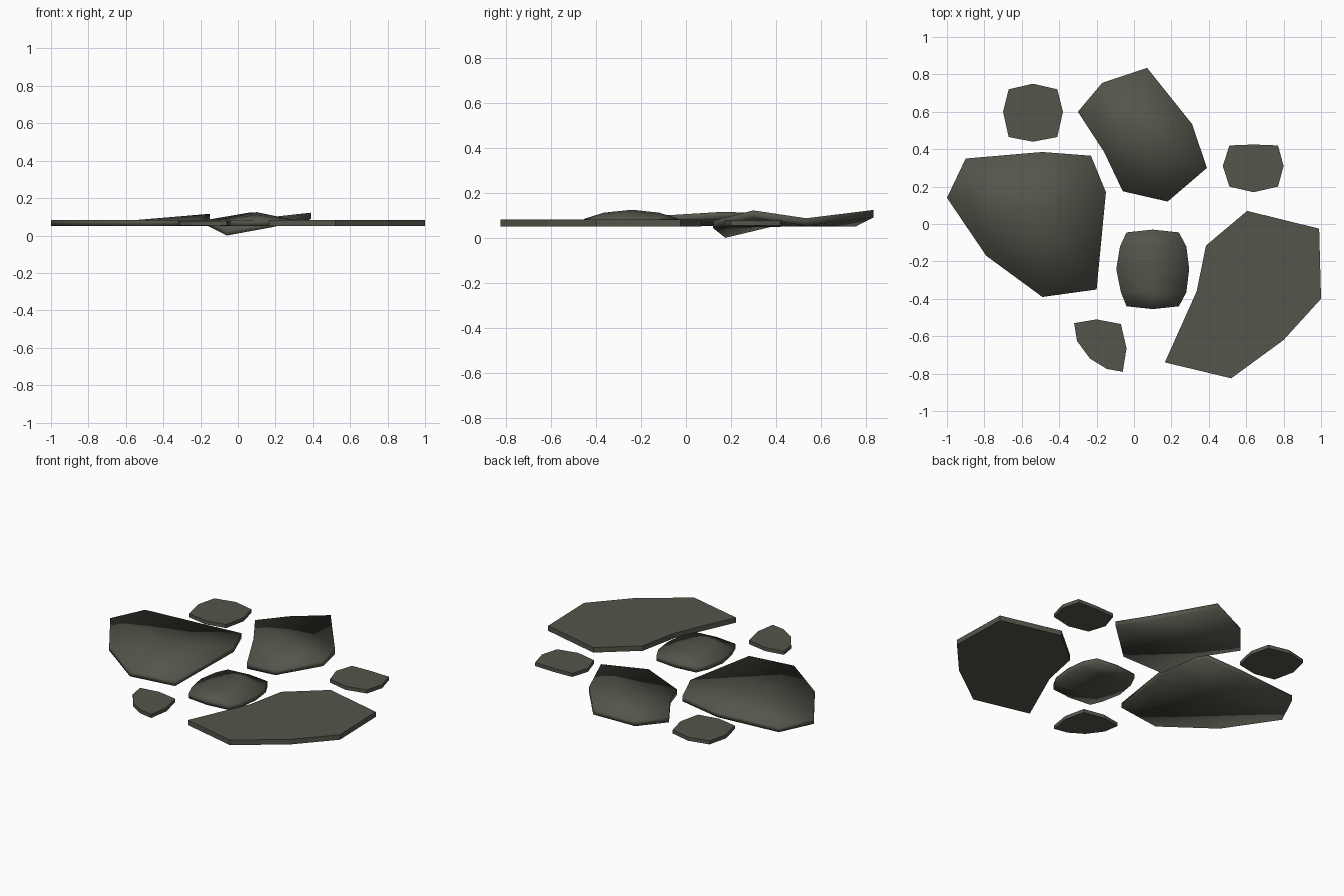
import bpy, bmesh

if "Cube" in bpy.data.objects:
    bpy.data.objects.remove(bpy.data.objects["Cube"])

stone = bpy.data.materials.new("dark olive stone")
stone.diffuse_color = (0.09, 0.09, 0.071, 1)
stone.use_nodes = True
stone.node_tree.nodes["Principled BSDF"].inputs["Base Color"].default_value = stone.diffuse_color


def slab(name, rows, low, high, smooth=False):
    """Closed slab from a grid of (x, y, lift of underside, lift of top)."""
    bm = bmesh.new()
    top = [[bm.verts.new((p[0], p[1], high + p[3])) for p in r] for r in rows]
    bot = [[bm.verts.new((p[0], p[1], low + p[2])) for p in r] for r in rows]
    m, n = len(rows), len(rows[0])
    for i in range(m - 1):
        for j in range(n - 1):
            for g in (top, bot):
                bm.faces.new((g[i][j], g[i][j + 1], g[i + 1][j + 1], g[i + 1][j]))
    # side walls around the rim
    rim = [(0, j) for j in range(n)] + [(i, n - 1) for i in range(1, m)]
    rim += [(m - 1, j) for j in range(n - 2, -1, -1)]
    rim += [(i, 0) for i in range(m - 2, 0, -1)]
    for (a, b), (c, d) in zip(rim, rim[1:] + rim[:1]):
        bm.faces.new((top[a][b], top[c][d], bot[c][d], bot[a][b]))
    bmesh.ops.recalc_face_normals(bm, faces=bm.faces)
    for f in bm.faces:
        f.smooth = smooth
    me = bpy.data.meshes.new(name)
    bm.to_mesh(me)
    bm.free()
    me.materials.append(stone)
    bpy.context.collection.objects.link(bpy.data.objects.new(name, me))


def ring(points, centre_lift=0.0):
    """Eight rim points, clockwise from the back left corner, to a 3x3 grid."""
    p = [(q[0], q[1], q[2], q[2]) if len(q) == 3 else (q[0], q[1], 0, 0) for q in points]
    c = (sum(q[0] for q in p) / 8, sum(q[1] for q in p) / 8, centre_lift, centre_lift)
    return [[p[0], p[1], p[2]], [p[7], c, p[3]], [p[6], p[5], p[4]]]


# Large left stone, tilted up at its right corner
slab("left_stone", ring([
    (-.90, .35), (-.49, .385), (-.23, .365, .024), (-.15, .17, .032),
    (-.20, -.35), (-.49, -.39), (-.79, -.17), (-1, .14)]), .052, .084, True)

# Large back stone, warped: two corners up, one down
slab("back_stone", ring([
    (-.30, .60), (-.17, .755), (.07, .835, .041), (.31, .535, .004),
    (.39, .30, .039), (.18, .12, -.006), (-.06, .175, -.05), (-.16, .385)]),
    .05, .083, True)

# Large right stone, flat
slab("right_stone", ring([
    (.385, -.115), (.605, .07), (.99, -.025), (1, -.40),
    (.80, -.62), (.52, -.825), (.165, -.74), (.335, -.36)]), .05, .082)

# Domed middle stone
dome = [(-.045, -.04, .24, 0, -.03), (-.12, -.075, .28, .028, -.12),
        (-.24, -.095, .295, .041, -.24), (-.365, -.07, .28, .028, -.365),
        (-.44, -.04, .24, 0, -.455)]
slab("middle_stone", [[(l, y, 0, 0), (.10, ym, 0, h), (r, y, 0, 0)]
                      for y, l, r, h, ym in dome], .052, .084, True)

# Three small flat stones
slab("small_stone_back", ring([
    (-.67, .72), (-.54, .75), (-.41, .72), (-.38, .60),
    (-.41, .465), (-.54, .44), (-.67, .465), (-.70, .60)]), .054, .077)
slab("small_stone_right", ring([
    (.51, .42), (.64, .425), (.77, .42), (.80, .31),
    (.77, .20), (.64, .17), (.51, .20), (.475, .31)]), .054, .077)
slab("small_stone_front", ring([
    (-.32, -.53), (-.20, -.51), (-.07, -.535), (-.04, -.665),
    (-.06, -.79), (-.145, -.775), (-.235, -.72), (-.305, -.625)]), .054, .077)
